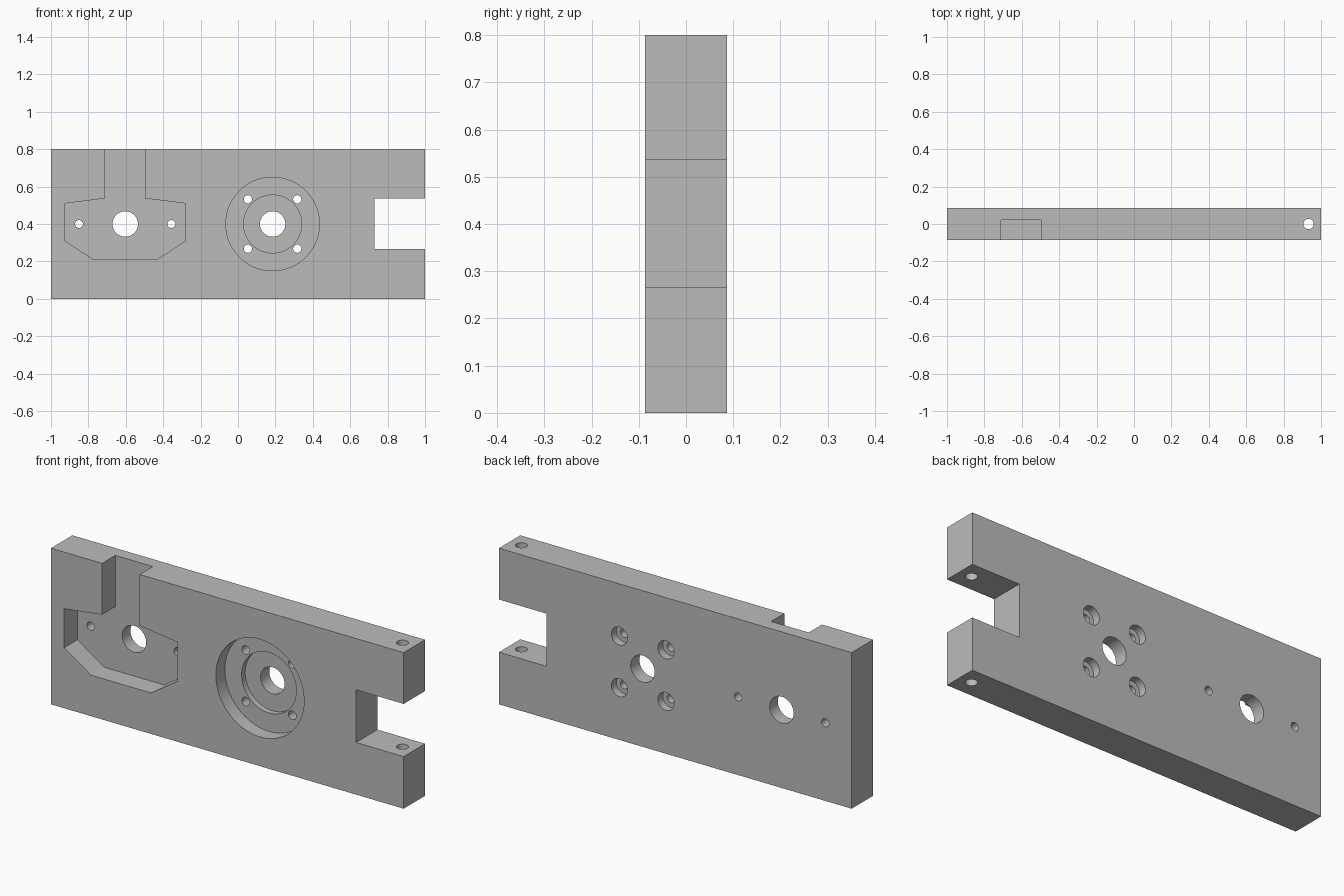
import bpy, bmesh, math
from mathutils import Matrix

cube = bpy.data.objects.get("Cube")
if cube:
    bpy.data.objects.remove(cube, do_unlink=True)

LENGTH, THICK, HEIGHT = 2.0, 0.173, 0.8
FRONT, BACK = -THICK / 2, THICK / 2
MID = HEIGHT / 2
OVER = 0.1  # overshoot of cutters beyond the surface

metal = bpy.data.materials.new("machined_grey")
metal.use_nodes = True
grey = (0.5, 0.5, 0.5, 1)
metal.diffuse_color = grey
metal.node_tree.nodes["Principled BSDF"].inputs["Base Color"].default_value = grey


def prism(name, outline, y0, y1):
    """Solid made by extruding an x-z outline from y0 to y1."""
    bm = bmesh.new()
    face = bm.faces.new([bm.verts.new((x, y0, z)) for x, z in outline])
    extruded = bmesh.ops.extrude_face_region(bm, geom=[face])
    moved = [v for v in extruded["geom"] if isinstance(v, bmesh.types.BMVert)]
    bmesh.ops.translate(bm, verts=moved, vec=(0, y1 - y0, 0))
    bmesh.ops.recalc_face_normals(bm, faces=bm.faces[:])
    mesh = bpy.data.meshes.new(name)
    bm.to_mesh(mesh)
    bm.free()
    mesh.materials.append(metal)
    obj = bpy.data.objects.new(name, mesh)
    bpy.context.collection.objects.link(obj)
    return obj


def box(x0, x1, z0, z1):
    return [(x0, z0), (x1, z0), (x1, z1), (x0, z1)]


def circle(x, z, r, n=64):
    steps = [math.tau * i / n for i in range(n)]
    return [(x + r * math.cos(a), z + r * math.sin(a)) for a in steps]


plate = prism("plate", box(-LENGTH / 2, LENGTH / 2, 0, HEIGHT), FRONT, BACK)


def cut(cutter):
    bpy.context.view_layer.objects.active = plate
    mod = plate.modifiers.new("cut", "BOOLEAN")
    mod.operation, mod.solver, mod.object = "DIFFERENCE", "EXACT", cutter
    bpy.ops.object.modifier_apply(modifier=mod.name)
    bpy.data.objects.remove(cutter, do_unlink=True)


def cut_through(outline):
    cut(prism("cutter", outline, FRONT - OVER, BACK + OVER))


def cut_front(outline, depth):
    cut(prism("cutter", outline, FRONT - OVER, FRONT + depth))


def cut_back(outline, depth):
    cut(prism("cutter", outline, BACK - depth, BACK + OVER))


# Shield-shaped pocket with a channel open to the top
cut_front([(-0.71, HEIGHT + OVER), (-0.71, 0.537), (-0.925, 0.51), (-0.925, 0.31),
           (-0.772, 0.21), (-0.433, 0.21), (-0.282, 0.31), (-0.282, 0.51),
           (-0.497, 0.537), (-0.497, HEIGHT + OVER)], 0.107)
cut_through(circle(-0.603, MID, 0.068))
for x in (-0.85, -0.356):
    cut_through(circle(x, MID, 0.021, 32))

# Stepped round recess with a central bore
HUB = 0.185
cut_front(circle(HUB, MID, 0.25, 96), 0.073)
cut_front(circle(HUB, MID, 0.155, 96), 0.102)
cut_through(circle(HUB, MID, 0.068))

# Four bolt holes counterbored from the back
for sx in (-1, 1):
    for sz in (-1, 1):
        x, z = HUB + sx * 0.132, MID + sz * 0.132
        cut_through(circle(x, z, 0.022, 32))
        cut_back(circle(x, z, 0.046, 48), 0.04)

# Notch in the end, with a vertical pin hole through both prongs
cut_through(box(0.73, LENGTH / 2 + OVER, 0.267, 0.537))
pin = prism("cutter", circle(0.933, 0, 0.028, 32), -OVER, HEIGHT + OVER)
pin.data.transform(Matrix(((1, 0, 0, 0), (0, 0, 1, 0), (0, 1, 0, 0), (0, 0, 0, 1))))
pin.data.flip_normals()
cut(pin)

# Smooth bores, crisp edges
bpy.ops.object.select_all(action="DESELECT")
plate.select_set(True)
bpy.context.view_layer.objects.active = plate
bpy.ops.object.shade_smooth_by_angle(angle=math.radians(30))
